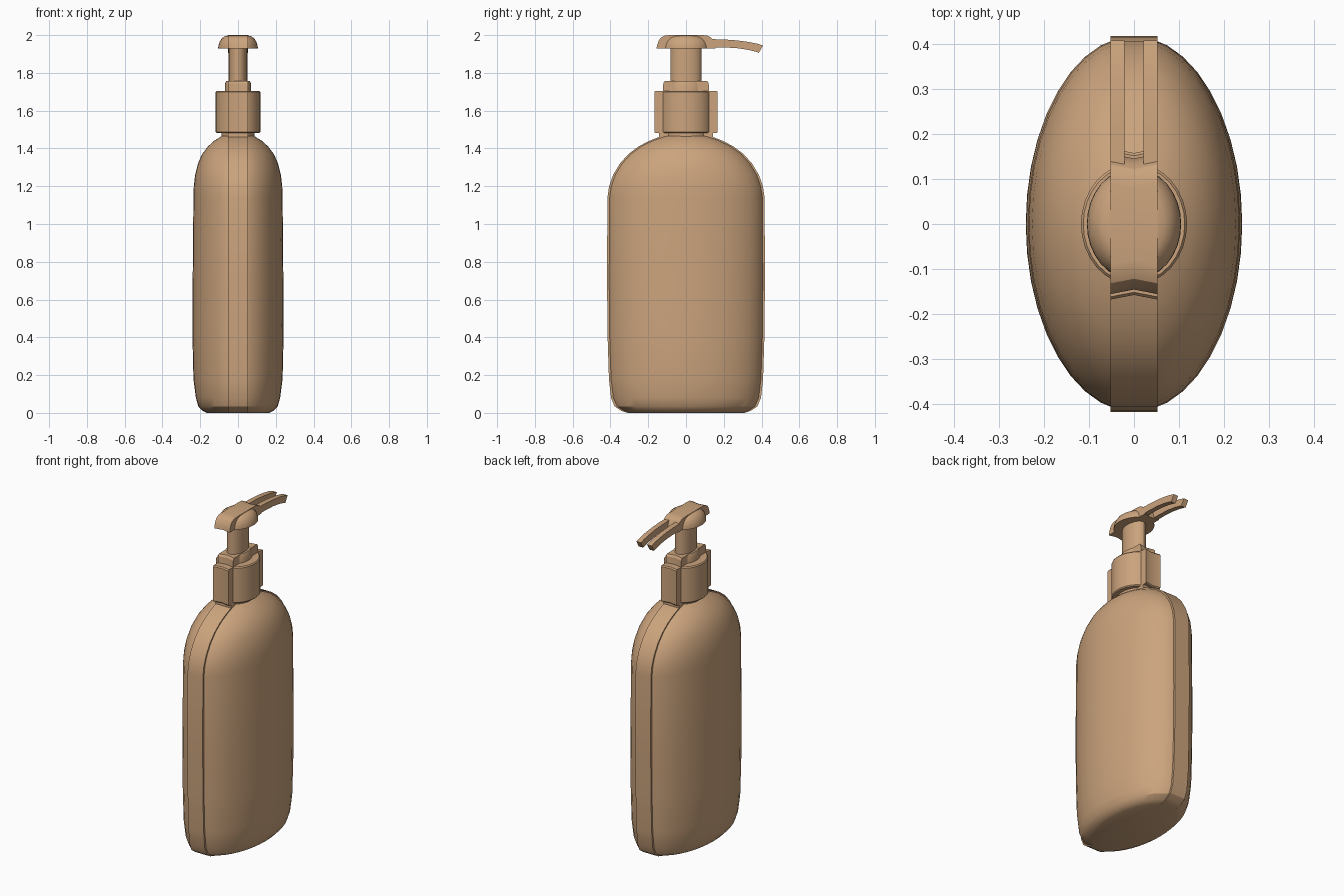
import bpy, bmesh, math

cube = bpy.data.objects.get("Cube")
if cube:
    bpy.data.objects.remove(cube)

tan = bpy.data.materials.new("warm tan")
tan.use_nodes = True
tan.diffuse_color = (0.60, 0.37, 0.205, 1)
tan.node_tree.nodes["Principled BSDF"].inputs["Base Color"].default_value = tan.diffuse_color

HALF = 0.052  # half width of the centre band


def finish(name, bm):
    """Turn a bmesh into a shaded, coloured object."""
    bmesh.ops.recalc_face_normals(bm, faces=bm.faces)
    mesh = bpy.data.meshes.new(name)
    bm.to_mesh(mesh)
    bm.free()
    mesh.materials.append(tan)
    obj = bpy.data.objects.new(name, mesh)
    bpy.context.collection.objects.link(obj)
    bpy.ops.object.select_all(action="DESELECT")
    obj.select_set(True)
    bpy.context.view_layer.objects.active = obj
    bpy.ops.object.shade_smooth_by_angle(angle=math.radians(28))
    return obj


def skin(name, rings):
    """Bridge closed rings of points and cap both ends."""
    bm = bmesh.new()
    loops = [[bm.verts.new(p) for p in ring] for ring in rings]
    n = len(loops[0])
    for a, b in zip(loops, loops[1:]):
        for i in range(n):
            j = (i + 1) % n
            bm.faces.new((a[i], a[j], b[j], b[i]))
    bm.faces.new(loops[0])
    bm.faces.new(loops[-1])
    return finish(name, bm)


def oval(name, sections, sides=32):
    """Loft ellipses given as (z, x radius, y radius)."""
    turns = [2 * math.pi * i / sides for i in range(sides)]
    return skin(name, [[(rx * math.cos(t), ry * math.sin(t), z) for t in turns]
                       for z, rx, ry in sections])


def band(name, sections, notch=0.0):
    """Centre band given as (z, y reach), with an optional crease at each end."""
    return skin(name, [[(-HALF, -y, z), (0, notch - y, z), (HALF, -y, z),
                        (HALF, y, z), (0, y - notch, z), (-HALF, y, z)]
                       for z, y in sections])


# Bottle: oval shell with a narrow band running round its middle
bottle = [(0, .165, .31), (.012, .19, .345), (.035, .21, .378), (.08, .223, .397),
          (.18, .236, .408), (.4, .241, .415), (.7, .24, .418), (1.14, .236, .416),
          (1.2, .234, .407), (1.26, .227, .386), (1.32, .212, .35), (1.37, .19, .305),
          (1.41, .16, .252), (1.44, .127, .195), (1.458, .098, .15), (1.466, .085, .125)]
oval("bottle_shell", bottle, 40)
band("bottle_band", [(z, ry) for z, rx, ry in bottle])

# Neck
oval("neck", [(1.455, .088, .115), (1.49, .088, .115)])
band("neck_band", [(1.455, .142), (1.49, .142)])

# Screw collar and the stepped ring above it
oval("collar", [(1.482, .113, .13), (1.488, .118, .136), (1.698, .118, .136), (1.705, .113, .13)])
band("collar_band", [(1.482, .162), (1.488, .168), (1.698, .168), (1.705, .162)], .01)
oval("collar_step", [(1.7, .07, .095), (1.745, .068, .093), (1.757, .062, .086)])
band("collar_step_band", [(1.7, .123), (1.745, .12), (1.757, .112)], .01)

# Pump stem
oval("pump_stem", [(1.75, .05, .083), (1.94, .05, .083)], 20)

# Pump head
oval("pump_head", [(1.93, .105, .125), (1.945, .104, .124), (1.965, .097, .117),
                   (1.984, .085, .103), (1.995, .068, .085), (1.999, .045, .06)])
band("pump_head_band", [(1.93, .156), (1.95, .152), (1.972, .144),
                        (1.988, .132), (1.997, .112), (2.0, .09)], .01)

# Spout: two curved prongs, one on each side of an open channel
spout = [(.12, 1.935, 1.979), (.2, 1.935, 1.977), (.27, 1.931, 1.972),
         (.33, 1.922, 1.964), (.375, 1.911, 1.955)]
for side, label in ((1, "left"), (-1, "right")):
    inner, outer = side * .021, side * HALF
    rings = [[(inner, y, low), (outer, y, low), (outer, y, top), (inner, y, top)]
             for y, low, top in spout]
    rings.append([(inner, .385, 1.906), (outer, .385, 1.906),
                  (outer, .408, 1.945), (inner, .408, 1.945)])
    skin("spout_prong_" + label, rings)
